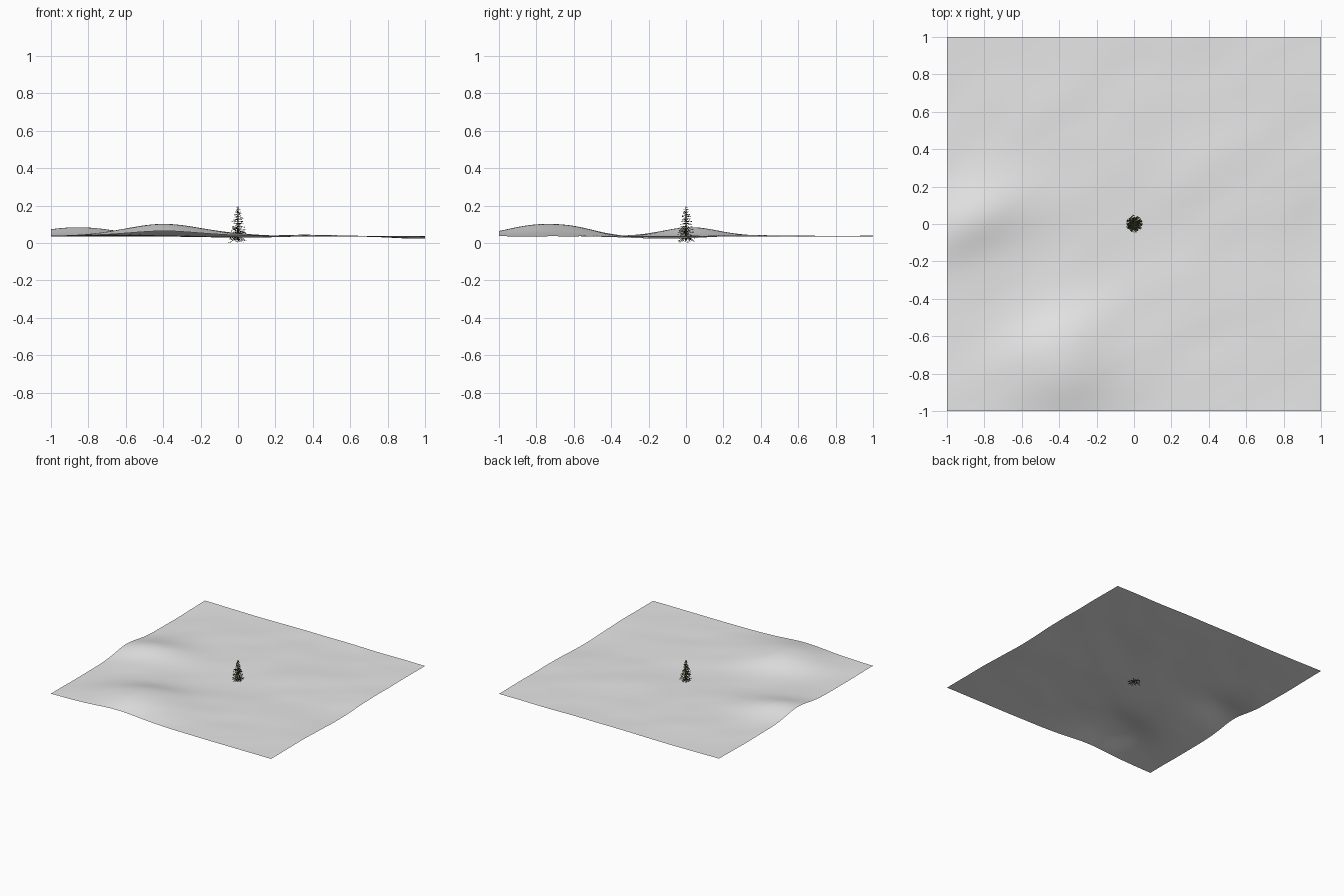
import bpy, bmesh, math, random
from mathutils import Vector, noise

random.seed(4)
cube = bpy.data.objects.get("Cube")
if cube:
    bpy.data.objects.remove(cube, do_unlink=True)


def material(name, rgb):
    mat = bpy.data.materials.new(name)
    mat.use_nodes = True
    colour = (*rgb, 1)
    mat.diffuse_color = colour
    mat.node_tree.nodes["Principled BSDF"].inputs["Base Color"].default_value = colour
    return mat


def finish(bm, name, mat, smooth=False):
    mesh = bpy.data.meshes.new(name)
    bm.to_mesh(mesh)
    bm.free()
    mesh.materials.append(mat)
    for poly in mesh.polygons:
        poly.use_smooth = smooth
    obj = bpy.data.objects.new(name, mesh)
    bpy.context.collection.objects.link(obj)
    return obj


snow = material("pale grey ground", (0.8, 0.8, 0.8))
bark = material("dark brown bark", (0.07, 0.045, 0.025))
needle = material("dark green needles", (0.05, 0.07, 0.025))

# Hills and hollows: x, y, height, width along, width across, turn
HILLS = [
    (-0.4, -0.8, 0.056, 0.2, 0.17, 0.1),
    (-0.36, -0.58, 0.025, 0.2, 0.13, 0.3),
    (-0.86, 0.03, 0.045, 0.22, 0.13, 0.5),
    (-0.08, -0.72, 0.008, 0.15, 0.15, 0),
    (0.97, -0.1, -0.014, 0.15, 0.2, 0),
    (0.0, -0.12, -0.01, 0.2, 0.12, 0.4),
    (0.4, 0.3, 0.005, 0.2, 0.12, 0.6),
]


def ground_height(x, y):
    z = 0.037
    for cx, cy, h, a, b, turn in HILLS:
        dx, dy = x - cx, y - cy
        u = dx * math.cos(turn) + dy * math.sin(turn)
        v = dy * math.cos(turn) - dx * math.sin(turn)
        z += h * math.exp(-(u / a) ** 2 / 2 - (v / b) ** 2 / 2)
    # Faint drifts running diagonally
    u, v = x * 0.85 + y * 0.5, y * 0.85 - x * 0.5
    return z + 0.004 * noise.noise(Vector((u * 2.5, v * 5, 1.7)))


# Open rolling ground sheet
bm = bmesh.new()
bmesh.ops.create_grid(bm, x_segments=80, y_segments=80, size=1)
for vert in bm.verts:
    vert.co.z = ground_height(vert.co.x, vert.co.y)
finish(bm, "rolling_ground", snow, smooth=True)

# Tapered trunk
bm = bmesh.new()
bmesh.ops.create_cone(bm, cap_ends=True, segments=8, radius1=0.006, radius2=0.0006, depth=0.18)
bmesh.ops.translate(bm, verts=bm.verts, vec=(0, 0, 0.105))
finish(bm, "tree_trunk", bark, smooth=True)


def twig(bm, start, end, radius):
    axis = (end - start).normalized()
    side = axis.orthogonal().normalized()
    ring = [bm.verts.new(start + radius * (side * math.cos(a) + axis.cross(side) * math.sin(a)))
            for a in (0, math.tau / 3, 2 * math.tau / 3)]
    tip = bm.verts.new(end)
    for i in range(3):
        bm.faces.new((ring[i], ring[(i + 1) % 3], tip))


def spray(bm, root, direction, length, width):
    # Narrow diamond of needles, rolled a little at random
    side = direction.cross(Vector((0, 0, 1))).normalized()
    side += Vector((0, 0, random.uniform(-0.7, 0.7)))
    side.normalize()
    mid = root + direction * length * 0.45
    corners = (root, mid + side * width, root + direction * length, mid - side * width)
    for c in corners:
        c.z = max(c.z, 0)
    bm.faces.new([bm.verts.new(c) for c in corners])


# Whorls of drooping branches, each carrying side sprays
twigs, leaves = bmesh.new(), bmesh.new()
TIERS = 14
for tier in range(TIERS):
    t = tier / (TIERS - 1)
    base_z = 0.03 + 0.158 * t
    count = round(13 - 6 * t)
    for k in range(count):
        angle = math.tau * (k + random.uniform(-0.25, 0.25)) / count + tier * 2.4
        length = (0.051 * (1 - t) ** 0.85 + 0.004) * random.uniform(0.75, 1.1)
        droop = -0.45 + 0.75 * t + random.uniform(-0.12, 0.12)
        out = Vector((math.cos(angle), math.sin(angle), droop)).normalized()
        start = Vector((0, 0, base_z + random.uniform(-0.004, 0.004)))
        end = start + out * length
        end.z = max(end.z, 0.001)
        twig(twigs, start, end, 0.0009)
        across = out.cross(Vector((0, 0, 1))).normalized()
        for step in (0.3, 0.5, 0.68, 0.85):
            root = start.lerp(end, step)
            for sign in (-1, 1):
                lean = (out + across * sign * random.uniform(0.6, 1.1)
                        + Vector((0, 0, random.uniform(-0.4, 0.3)))).normalized()
                spray(leaves, root.copy(), lean, 0.005 + length * 0.17, 0.0018)
        spray(leaves, start.lerp(end, 0.8), out, 0.004 + length * 0.2, 0.002)

# Leading shoot at the very top
for k in range(4):
    a = math.tau * k / 4
    spray(leaves, Vector((0, 0, 0.187)),
          Vector((math.cos(a) * 0.2, math.sin(a) * 0.2, 1)).normalized(), 0.014, 0.0015)
finish(twigs, "tree_branches", bark)
finish(leaves, "tree_needles", needle)
